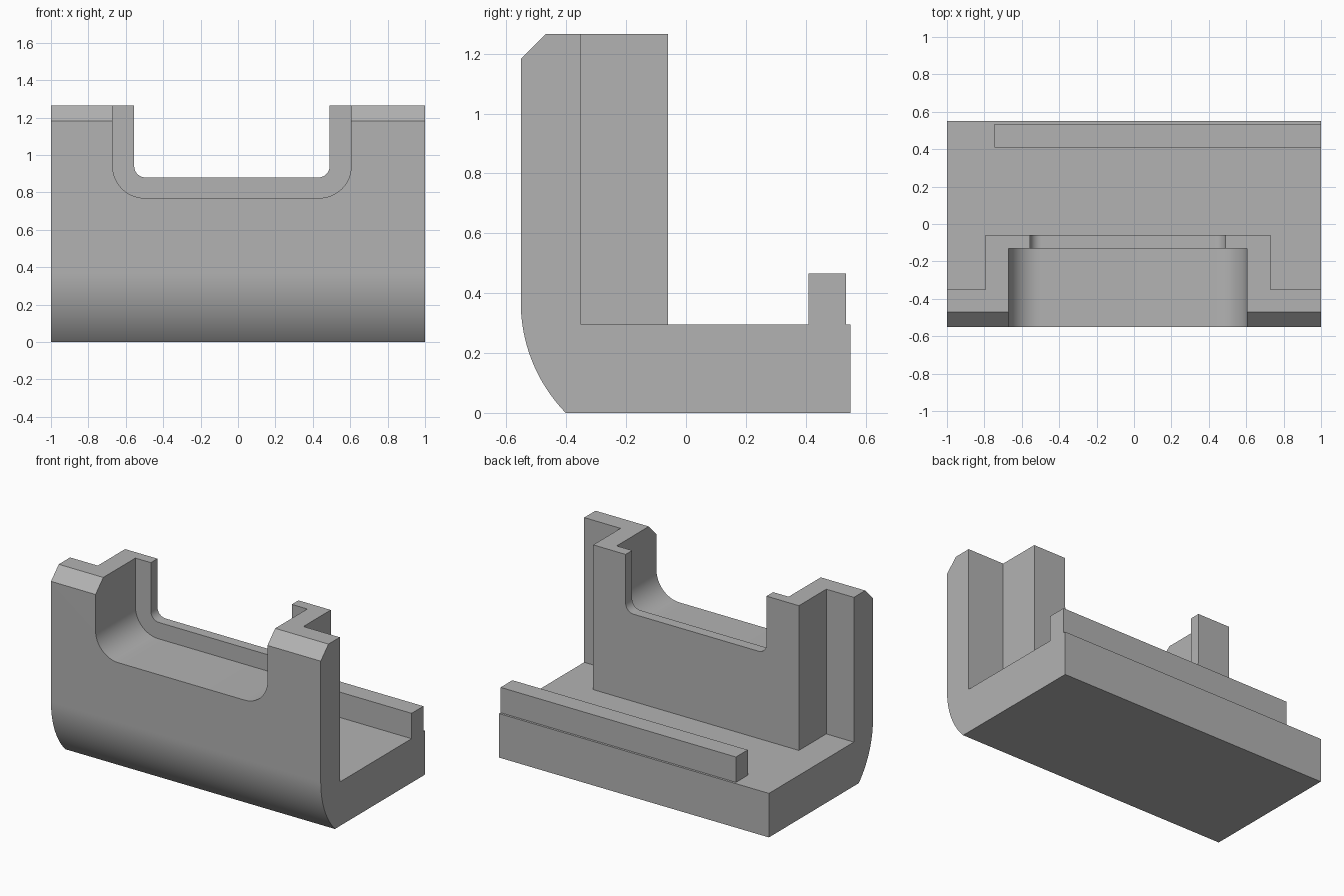
import bpy, bmesh, math

if "Cube" in bpy.data.objects:
    bpy.data.objects.remove(bpy.data.objects["Cube"])

grey = bpy.data.materials.new("plain grey")
grey.diffuse_color = (0.45, 0.45, 0.45, 1)
grey.use_nodes = True
grey.node_tree.nodes["Principled BSDF"].inputs["Base Color"].default_value = grey.diffuse_color


def prism(name, outline, axis, lo, hi):
    """Extrude a 2D outline: (y, z) along x, or (x, z) along y."""
    bm = bmesh.new()
    place = (lambda a, b, t: (t, a, b)) if axis == "x" else (lambda a, b, t: (a, t, b))
    face = bm.faces.new([bm.verts.new(place(a, b, lo)) for a, b in outline])
    ext = bmesh.ops.extrude_face_region(bm, geom=[face])
    step = place(0, 0, hi - lo)
    bmesh.ops.translate(bm, vec=step, verts=[v for v in ext["geom"] if isinstance(v, bmesh.types.BMVert)])
    bmesh.ops.recalc_face_normals(bm, faces=bm.faces)
    mesh = bpy.data.meshes.new(name)
    bm.to_mesh(mesh)
    bm.free()
    mesh.materials.append(grey)
    ob = bpy.data.objects.new(name, mesh)
    bpy.context.collection.objects.link(ob)
    return ob


def arc(cx, cz, r, start, end, n=12):
    angles = [math.radians(start + (end - start) * i / n) for i in range(n + 1)]
    return [(cx + r * math.cos(a), cz + r * math.sin(a)) for a in angles]


def rect(a0, a1, b0, b1):
    return [(a0, b0), (a1, b0), (a1, b1), (a0, b1)]


def notch(x0, x1, bottom, r):
    """Open-topped slot with rounded lower corners."""
    return ([(x0, 1.5)] + arc(x0 + r, bottom + r, r, 180, 270)
            + arc(x1 - r, bottom + r, r, 270, 360) + [(x1, 1.5)])


def combine(target, other, operation):
    bpy.context.view_layer.objects.active = target
    mod = target.modifiers.new("join", "BOOLEAN")
    mod.operation, mod.solver, mod.object = operation, "EXACT", other
    bpy.ops.object.modifier_apply(modifier=mod.name)
    bpy.data.objects.remove(other)


# L-shaped body: floor, front wall with chamfered top and curved lower edge
R = 0.531
end = 180 + math.degrees(math.asin(0.37 / R))
profile = [(0.55, 0), (0.55, 0.295), (-0.35, 0.295), (-0.35, 1.265), (-0.47, 1.265), (-0.552, 1.182)]
profile += arc(-0.552 + R, 0.37, R, 180, end, 20)
body = prism("bracket_body", profile, "x", -1, 1)

# Thick block behind the wall
combine(body, prism("back_block", rect(-0.795, 0.73, 0.2, 1.265), "y", -0.45, -0.06), "UNION")
# Rail along the back of the floor
combine(body, prism("rail", rect(0.41, 0.535, 0.2, 0.465), "x", -0.745, 1), "UNION")
# Stepped notch through wall and block
combine(body, prism("wide_notch", notch(-0.67, 0.605, 0.77, 0.17), "y", -0.8, -0.13), "DIFFERENCE")
combine(body, prism("narrow_notch", notch(-0.555, 0.49, 0.88, 0.06), "y", -0.3, 0.1), "DIFFERENCE")

# Smooth shading on the curves only
bpy.ops.object.select_all(action="DESELECT")
body.select_set(True)
bpy.context.view_layer.objects.active = body
bpy.ops.object.shade_smooth_by_angle(angle=math.radians(25))
